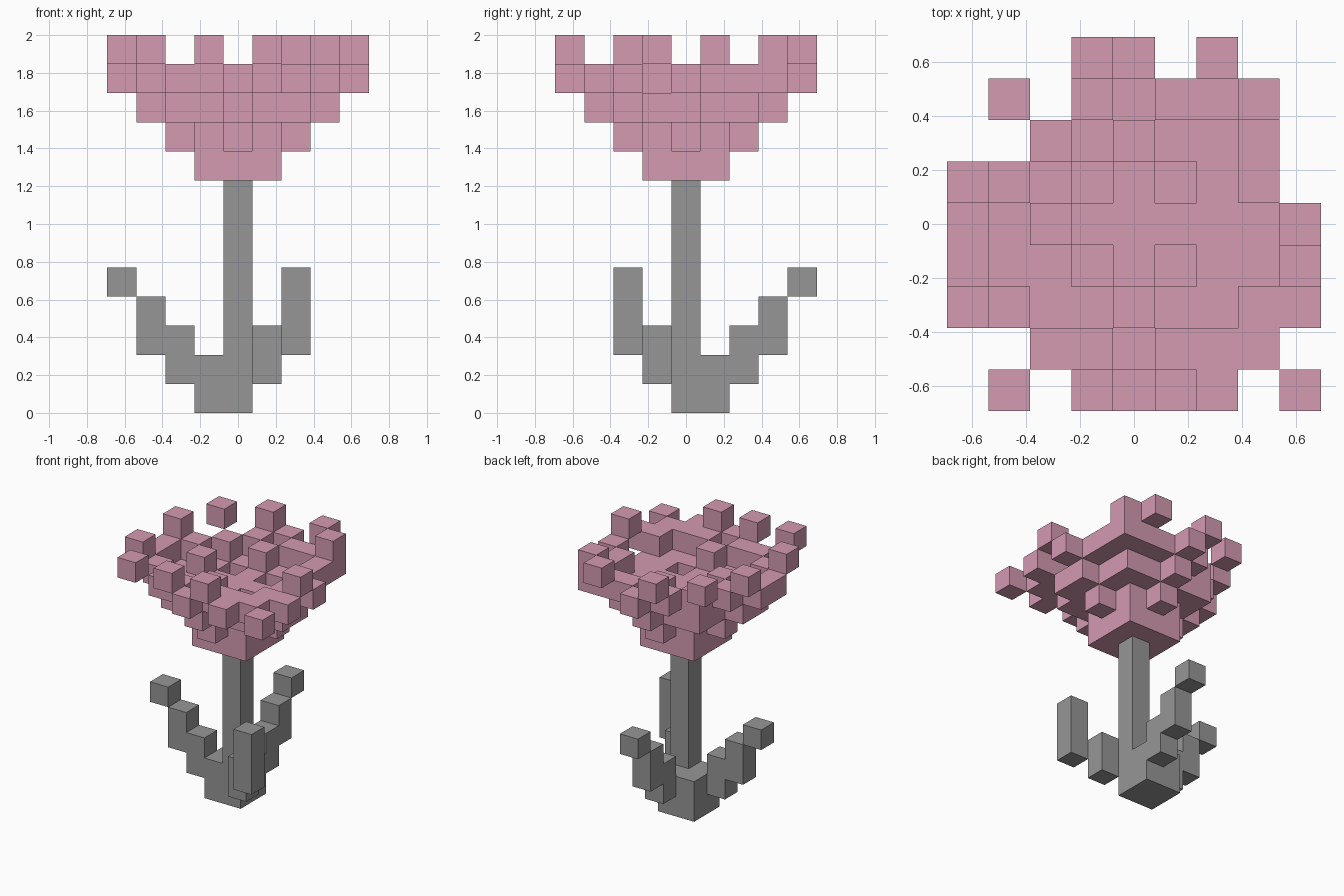
import bpy
import bmesh
from mathutils import Vector

cube = bpy.data.objects.get("Cube")
if cube:
    bpy.data.objects.remove(cube, do_unlink=True)

UNIT = 2 / 13  # edge of one block


def material(name, rgb):
    mat = bpy.data.materials.new(name)
    mat.use_nodes = True
    colour = (*rgb, 1)
    mat.diffuse_color = colour
    mat.node_tree.nodes["Principled BSDF"].inputs["Base Color"].default_value = colour
    return mat


pink = material("dusty pink", (0.66, 0.325, 0.44))
grey = material("stone grey", (0.31, 0.305, 0.31))


def box(xs, ys, zs):
    """All block cells in inclusive ranges."""
    return {(x, y, z)
            for x in range(xs[0], xs[1] + 1)
            for y in range(ys[0], ys[1] + 1)
            for z in range(zs[0], zs[1] + 1)}


def build(name, cells, mat):
    """Mesh the outer skin of a set of block cells."""
    bm = bmesh.new()
    for cell in cells:
        centre = Vector(cell) + Vector((0, 0, 0.5))
        for axis in range(3):
            for sign in (-1, 1):
                n = Vector((0, 0, 0))
                n[axis] = sign
                if tuple(int(c + d) for c, d in zip(cell, n)) in cells:
                    continue
                u = Vector((0, 0, 0))
                u[(axis + 1) % 3] = 0.5
                v = n.cross(u)
                mid = centre + n / 2
                corners = (mid - u - v, mid + u - v, mid + u + v, mid - u + v)
                bm.faces.new([bm.verts.new(p * UNIT) for p in corners])
    bmesh.ops.remove_doubles(bm, verts=bm.verts, dist=0.001)
    bmesh.ops.dissolve_limit(bm, angle_limit=0.01, verts=bm.verts, edges=bm.edges)
    mesh = bpy.data.meshes.new(name)
    bm.to_mesh(mesh)
    bm.free()
    mesh.materials.append(mat)
    obj = bpy.data.objects.new(name, mesh)
    bpy.context.collection.objects.link(obj)


def arms(reach, z):
    """Four single blocks on the axes."""
    return {(reach, 0, z), (-reach, 0, z), (0, reach, z), (0, -reach, z)}


# Stem with its square foot
build("stem", box((0, 0), (0, 0), (0, 7)) | box((-1, 0), (0, 1), (0, 1)), grey)

# Leaves climb outwards in steps
for name, dx, dy in (("right_leaf", -1, 0), ("back_leaf", 0, 1)):
    leaf = set()
    for step, low, high in ((2, 1, 2), (3, 2, 3), (4, 4, 4)):
        leaf |= box((dx * step,) * 2, (dy * step,) * 2, (low, high))
    build(name, leaf, grey)
build("front_leaf", box((1, 1), (-1, -1), (1, 2)) | box((2, 2), (-2, -2), (2, 4)), grey)

# Flower base, with short arms on its second layer
bloom = box((-1, 1), (-1, 1), (8, 9)) | arms(2, 9)

# Wider floor with four pits
bloom |= {c for c in box((-2, 2), (-2, 2), (10, 10))
          if not abs(c[0]) == abs(c[1]) == 1}
bloom |= arms(3, 10) | {(3, -1, 10), (-3, -1, 10)}

# Raised ring, broken at the arms, and loose blocks on the floor
ring = box((-1, 3), (3, 3), (11, 11)) | box((-2, 3), (-3, -3), (11, 11))
for side in (-3, 3):
    ring |= {(side, -2, 11), (side, 1, 11)}
ring |= {(3, 2, 11), (-2, 2, 11)}
bloom |= {c for c in ring if c[0]}
bloom |= {(0, 2, 11), (-2, 0, 11), (0, -2, 11)}

# Outermost blocks
bloom |= arms(4, 11) | {(-4, -1, 11), (4, -2, 11), (4, -4, 11), (2, -4, 11)}
build("flower_head", bloom, pink)

# Loose petal tips
tips = ((-4, 1), (-3, 3), (-1, 4), (2, 4), (3, 3),
        (-4, -2), (-3, -4), (-1, -4), (1, -4), (4, -1))
build("petal_tips", {(x, y, 12) for x, y in tips}, pink)
